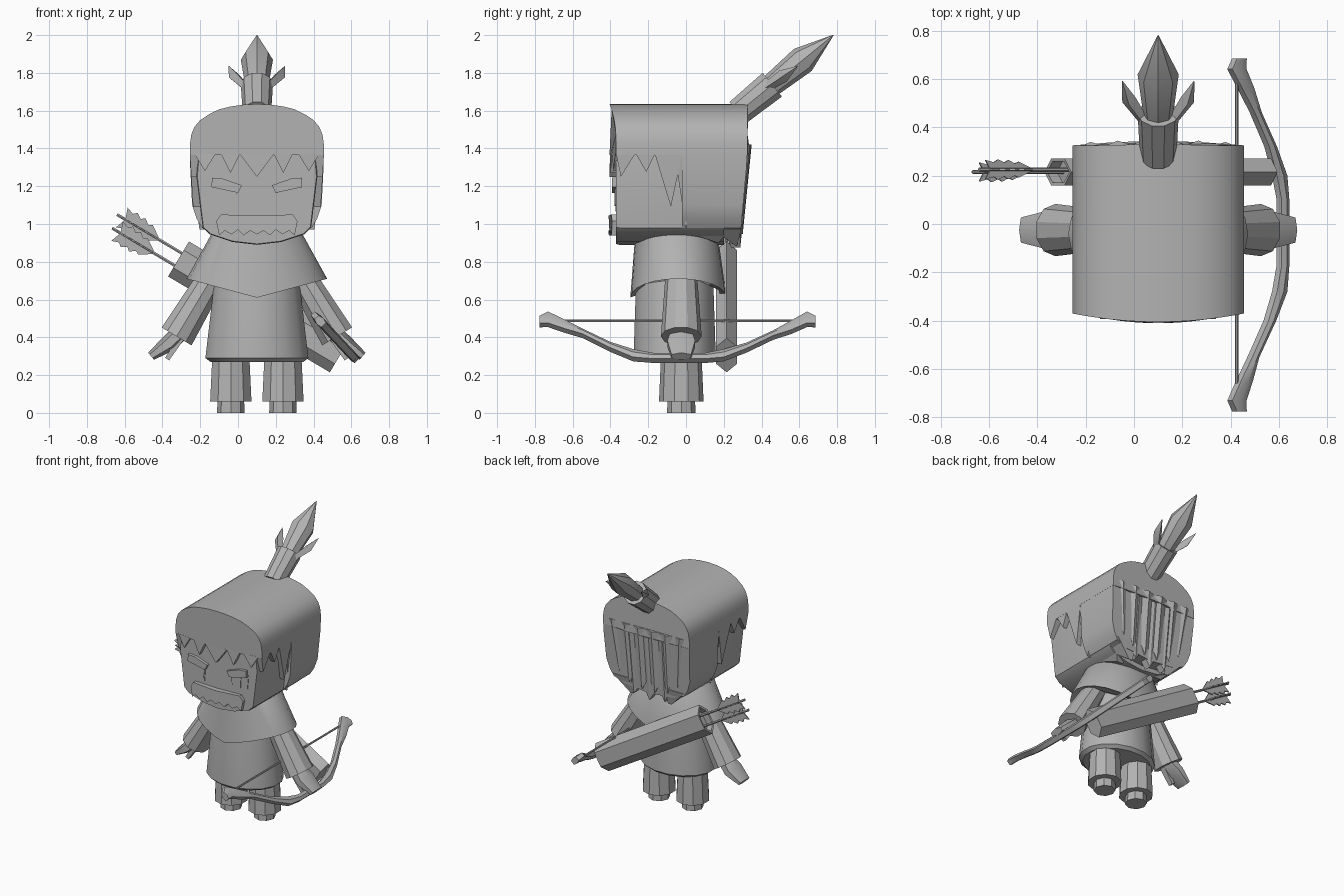
import bpy, bmesh, math
from mathutils import Vector

if "Cube" in bpy.data.objects:
    bpy.data.objects.remove(bpy.data.objects["Cube"])

CX = 0.1  # the figure's own centre line
grey = bpy.data.materials.new("plain grey")
grey.diffuse_color = (0.45, 0.45, 0.45, 1)
grey.use_nodes = True
grey.node_tree.nodes["Principled BSDF"].inputs["Base Color"].default_value = grey.diffuse_color


def mesh(name, verts, faces):
    bm = bmesh.new()
    vs = [bm.verts.new(v) for v in verts]
    for f in faces:
        bm.faces.new([vs[i] for i in f])
    bmesh.ops.recalc_face_normals(bm, faces=bm.faces)
    me = bpy.data.meshes.new(name)
    bm.to_mesh(me)
    bm.free()
    me.materials.append(grey)
    ob = bpy.data.objects.new(name, me)
    bpy.context.collection.objects.link(ob)
    bpy.context.view_layer.objects.active = ob
    ob.select_set(True)
    bpy.ops.object.shade_smooth_by_angle(angle=math.radians(32))
    ob.select_set(False)
    return ob


def loft(name, rings):
    n, m = len(rings[0]), len(rings)
    faces = [(r * n + i, r * n + (i + 1) % n, (r + 1) * n + (i + 1) % n, (r + 1) * n + i)
             for r in range(m - 1) for i in range(n)]
    faces += [tuple(range(n)), tuple(range((m - 1) * n, m * n))]
    return mesh(name, [p for r in rings for p in r], faces)


def prism(name, pts, a, b):
    return loft(name, [[a(*p) for p in pts], [b(*p) for p in pts]])


def tube(name, path, n, side=(0, 1, 0), turn=0.0):
    """path: (point, radius along side, radius across)"""
    d = (Vector(path[-1][0]) - Vector(path[0][0])).normalized()
    s = Vector(side)
    s = (s - d * s.dot(d)).normalized()
    t = d.cross(s)
    rings = []
    for p, ra, rb in path:
        ang = [2 * math.pi * (i + turn) / n for i in range(n)]
        rings.append([Vector(p) + s * ra * math.cos(k) + t * rb * math.sin(k) for k in ang])
    return loft(name, rings)


def mirrored(half):
    """closed outline from a half outline that starts and ends on u = 0"""
    return half + [(-u, z) for u, z in reversed(half) if u > 1e-6]


# ---- head: rounded block
face_half = [(0, 1.6), (0.30, 1.5), (0.32, 1.25), (0.287, 0.98), (0.25, 0.945), (0.13, 0.905), (0, 0.89)]
face = mirrored(face_half)
loft("head", [[(CX + u * k, y, 1.2 + (z - 1.2) * k) for u, z in face]
              for y, k in ((-0.37, 0.985), (-0.355, 1), (0.2, 1))])

# ---- hair: arched cap running front to back, with bulging ends
arch = [(0, 1.635), (0.07, 1.632), (0.14, 1.622), (0.2, 1.607), (0.255, 1.58), (0.3, 1.55),
        (0.33, 1.515), (0.347, 1.475), (0.355, 1.42), (0.355, 1.365)]


def bulge(u):
    return 0.035 * (1 - (u / 0.355) ** 2)


cap = mirrored(arch + [(0.2, 1.365), (0.1, 1.365), (0, 1.365)])
prism("hair_cap", cap, lambda u, z: (CX + u, -0.37 - bulge(u), z),
      lambda u, z: (CX + u, 0.325 + 0.5 * bulge(u) - 0.1 * max(0, z - 1.5), z))

# fringe: zigzag teeth over the forehead
teeth = [(0, 1.25, 0.09), (0.14, 1.27, 0.05), (0.275, 1.28, 0.055)]
k = 0
for u0, tip, w in teeth + [(-u, t, w) for u, t, w in teeth[1:]]:
    k += 1
    prism(f"fringe_tooth_{k}", [(u0 - w, 1.37), (u0, tip), (u0 + w, 1.37)],
          lambda u, z: (CX + u, -0.37 - bulge(u), z),
          lambda u, z: (CX + u, -0.34, z))

# back hair block and side locks
block = mirrored(arch[-1:0:-1][:1] and [(0, 1.4), (0.355, 1.4), (0.353, 1.3), (0.343, 1.1),
                 (0.32, 1.03), (0.29, 0.98), (0.2, 0.945), (0, 0.925)])
prism("back_hair", block, lambda u, z: (CX + u, -0.02, z),
      lambda u, z: (CX + u, 0.325 - 0.09 * max(0, 1.35 - z), z))
side_locks = [(-0.37, -0.345, -0.27, 1.25), (-0.265, -0.21, -0.165, 1.275),
              (-0.165, -0.08, -0.02, 1.09), (-0.06, 0.0, 0.06, 0.97)]
for s, tag in ((1, "left"), (-1, "right")):
    for i, (y0, yt, y1, tip) in enumerate(side_locks):
        def width(z):
            return 0.355 - 0.06 * (1.37 - z) - 0.3 * max(0, 1.06 - z)
        prism(f"side_lock_{tag}_{i}", [(y0, 1.37), (yt, tip), (y1, 1.37)],
              lambda y, z: (CX + s * width(z), y, z),
              lambda y, z: (CX + s * (width(z) - 0.05), y, z))

# pleated strands hanging down the back, in two layers
def strands(name, count, y_top, z_top, lift, phase):
    front, back = [], []
    for i in range(count * 2 + 1):
        u = -0.335 + 0.67 * i / (count * 2)
        tip = (i + phase) % 2
        low = 0.875 + lift + 1.5 * abs(u) ** 2.2 + (0 if tip else 0.1)
        y = y_top + 0.4 * bulge(u) + (0.012 if tip else -0.008)
        uu = u * (0.86 if abs(u) > 0.2 else 0.95)
        back += [(CX + u, y, z_top), (CX + uu, y - 0.1 * (z_top - low), low)]
    front = [(x, y - 0.05, z) for x, y, z in back]
    m, verts, faces = len(back), back + front, []
    for i in range(0, m - 2, 2):
        a, b, c, d = i, i + 2, i + 3, i + 1
        faces += [(a, b, c, d), (m + a, m + d, m + c, m + b), (a, m + a, m + b, b), (d, c, m + c, m + d)]
    faces += [(0, 1, m + 1, m), (m - 2, 2 * m - 2, 2 * m - 1, m - 1)]
    mesh(name, verts, faces)


strands("back_strands_outer", 6, 0.322, 1.42, 0.07, 0)
strands("back_strands_inner", 5, 0.31, 1.36, 0.0, 0)
for s, tag in ((1, "left"), (-1, "right")):
    prism(f"nape_lock_{tag}", [(-0.02, 1.0), (0.0, 0.955), (0.17, 0.9), (0.2, 0.93), (0.27, 0.88), (0.3, 1.0)],
          lambda y, z: (CX + s * (0.29 - 1.0 * (1.0 - z)), y, z),
          lambda y, z: (CX + s * 0.14, y, z))

# ---- topknot: band, flared tail and two side tufts
base, axis = Vector((CX, 0.275, 1.59)), Vector((0, 0.505, 0.41))
tube("topknot_band", [(base, 0.075, 0.075), (base + axis * 0.1, 0.078, 0.078),
                      (base + axis * 0.36, 0.085, 0.085)], 10, (1, 0, 0))
tube("topknot_tail", [(base + axis * 0.33, 0.06, 0.06), (base + axis * 0.68, 0.085, 0.075),
                      (base + axis, 0.002, 0.002)], 8, (1, 0, 0))
for s, tag in ((1, "left"), (-1, "right")):
    p, q = Vector((CX + s * 0.055, 0.42, 1.72)), Vector((CX + s * 0.148, 0.59, 1.835))
    tube(f"topknot_tuft_{tag}", [(p, 0.02, 0.025), (p.lerp(q, 0.55) + Vector((s * 0.015, 0, 0)), 0.03, 0.035),
                                 (q, 0.002, 0.002)], 4, (1, 0, 0))

# ---- face details: eyes, brows, moustache
eye = [(0.248, 1.205), (0.238, 1.09), (0.215, 1.07), (0.115, 1.065), (0.105, 1.18)]
pupil = [(0.19, 1.195), (0.185, 1.1), (0.12, 1.095), (0.105, 1.18)]
brow = [(0.238, 1.245), (0.18, 1.24), (0.08, 1.205), (0.1, 1.165), (0.24, 1.195)]
for s, tag in ((1, "left"), (-1, "right")):
    for part, pts, y in (("eye", eye, -0.374), ("pupil", pupil, -0.379), ("brow", brow, -0.392)):
        prism(f"{part}_{tag}", pts, lambda u, z: (CX + s * u, y, z), lambda u, z: (CX + s * u, -0.355, z))
tache = mirrored([(0, 1.045), (0.19, 1.05), (0.215, 1.015), (0.2, 0.94), (0.17, 0.965), (0.135, 0.945),
                  (0.1, 0.97), (0.07, 0.94), (0.035, 0.965), (0, 0.945)])
prism("moustache", tache, lambda u, z: (CX + u, -0.41 + 0.4 * u * u, z), lambda u, z: (CX + u, -0.355, z))

# ---- cape: flared ring with raised sides
def cape_ring(rx, ry, cy, z, rise):
    a = [2 * math.pi * i / 24 for i in range(24)]
    return [(CX + rx * math.cos(t), cy + ry * math.sin(t), z + rise * abs(math.cos(t))) for t in a]


loft("cape", [cape_ring(0.2, 0.19, -0.05, 0.97, 0), cape_ring(0.245, 0.22, -0.05, 0.93, 0.01),
              cape_ring(0.372, 0.255, -0.04, 0.61, 0.1), cape_ring(0.33, 0.22, -0.04, 0.625, 0.1)])

# ---- tunic and legs
tube("tunic", [((CX, -0.06, 0.75), 0.2, 0.21), ((CX, -0.06, 0.65), 0.21, 0.235),
               ((CX, -0.06, 0.29), 0.222, 0.278), ((CX, -0.06, 0.27), 0.2, 0.25)], 16, turn=0.5)
for s, tag in ((1, "left"), (-1, "right")):
    x = CX + s * 0.138
    tube(f"leg_{tag}", [((x, -0.025, 0.36), 0.105, 0.1), ((x, -0.025, 0.06), 0.118, 0.115)], 10)
    tube(f"foot_{tag}", [((x, -0.025, 0.08), 0.073, 0.07), ((x, -0.025, 0), 0.075, 0.073)], 8)
    # arms and hands
    def at(u, z, y=-0.025):
        return (CX + s * u, y, z)
    tube(f"sleeve_{tag}", [(at(0.2, 0.78), 0.08, 0.075), (at(0.425, 0.405), 0.108, 0.097)], 10)
    tube(f"fingers_{tag}", [(at(0.4, 0.43), 0.06, 0.045), (at(0.47, 0.365), 0.085, 0.045),
                            (at(0.56, 0.3), 0.06, 0.024)], 6, turn=0.5)
    tube(f"thumb_{tag}", [(at(0.40, 0.40, -0.05), 0.03, 0.025), (at(0.475, 0.285, -0.05), 0.025, 0.018)], 4, turn=0.5)

# ---- quiver slung across the back, with two fletched arrows
low, high = Vector((0.54, 0.215, 0.305)), Vector((-0.315, 0.215, 0.815))
d = (high - low).normalized()
up = Vector((0, 1, 0)).cross(d)
if up.z < 0:
    up = -up
tube("quiver", [(low, 0.064, 0.105), (high, 0.064, 0.108), (high - d * 0.002, 0.05, 0.09),
                (high - d * 0.05, 0.05, 0.09)], 6, turn=0.5)
for i, (off, y, end) in enumerate(((0.035, 0.225, 0.40), (-0.04, 0.215, 0.385))):
    p = high + up * off
    p.y = y
    tip = p + d * end
    tube(f"arrow_shaft_{i}", [(p - d * 0.1, 0.009, 0.009), (tip, 0.009, 0.009)], 6)
    # serrated vanes in two crossing planes
    vane = [(0.1, 0.004), (0.17, 0.045), (0.19, 0.035), (0.22, 0.055), (0.24, 0.04), (0.27, 0.058),
            (0.29, 0.042), (0.33, 0.055), (0.31, 0.004)]
    for j, (w, h, size) in enumerate(((up, Vector((0, 1, 0)), 1.1), (Vector((0, 1, 0)), up, 0.72))):
        for s in (1, -1):
            prism(f"arrow_vane_{i}_{j}_{s}", vane, lambda a, b: p + d * (a + end - 0.36) + w * s * b * size + h * 0.004,
                  lambda a, b: p + d * (a + end - 0.36) + w * s * b * size - h * 0.004)

# ---- bow: tilted limb swept along y, with swollen ends and a string
bow = [(-0.775, 0.0, 0.028), (-0.73, -0.015, 0.042), (-0.65, 0.03, 0.035), (-0.55, 0.085, 0.02), (-0.4, 0.185, 0.022),
       (-0.28, 0.245, 0.03), (-0.17, 0.265, 0.022), (0.1, 0.265, 0.022), (0.2, 0.245, 0.03), (0.32, 0.19, 0.022),
       (0.46, 0.1, 0.02), (0.56, 0.04, 0.035), (0.64, -0.015, 0.042), (0.685, 0.0, 0.028)]
dep, wid = Vector((0.68, 0, -0.73)), Vector((0.73, 0, 0.68))
rings = []
for y, k, r in bow:
    c = Vector((0.435, y, 0.485)) + dep * k
    rings.append([c + dep * r * a + wid * 0.024 * b for a, b in ((1, 0.7), (1, -0.7), (0, -1), (-1, -0.6), (-1, 0.6), (0, 1))])
loft("bow", rings)
tube("bow_string", [((0.425, -0.66, 0.488), 0.007, 0.007), ((0.425, 0.58, 0.488), 0.007, 0.007)], 6, (1, 0, 0))
